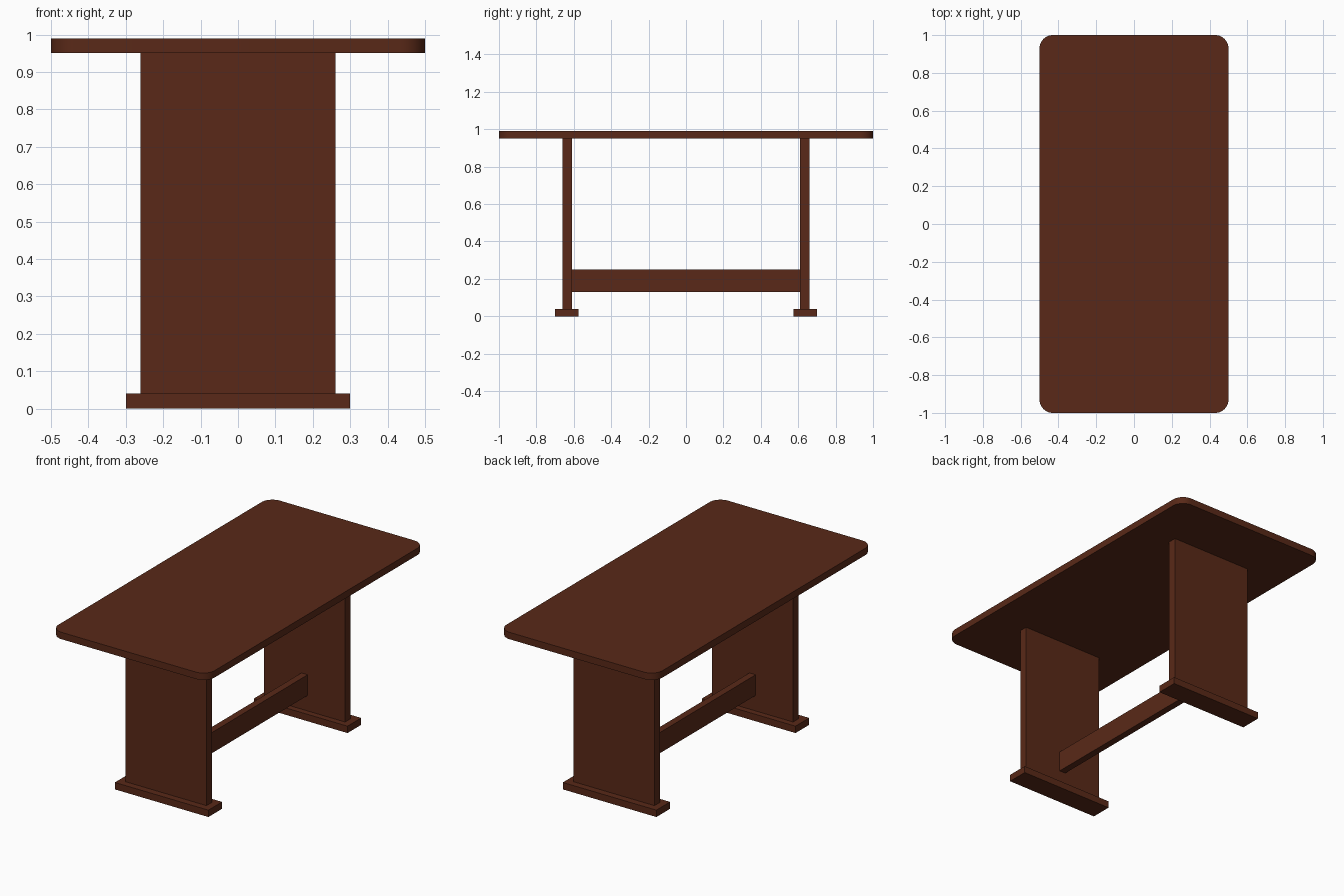
import bpy, bmesh

if "Cube" in bpy.data.objects:
    bpy.data.objects.remove(bpy.data.objects["Cube"])

wood = bpy.data.materials.new("dark_wood")
wood.diffuse_color = (0.10, 0.022, 0.009, 1)
wood.use_nodes = True
wood.node_tree.nodes["Principled BSDF"].inputs["Base Color"].default_value = wood.diffuse_color


def box(name, x, y, z, corner_radius=0):
    """Box from (min, max) ranges, optionally with rounded vertical corners."""
    bm = bmesh.new()
    bmesh.ops.create_cube(bm, size=1)
    for v in bm.verts:
        v.co = [r[0] if c < 0 else r[1] for c, r in zip(v.co, (x, y, z))]
    if corner_radius:
        uprights = [e for e in bm.edges
                    if abs(e.verts[0].co.z - e.verts[1].co.z) > 1e-4]
        bmesh.ops.bevel(bm, geom=uprights, offset=corner_radius, segments=10,
                        profile=0.5, affect='EDGES')
    bmesh.ops.recalc_face_normals(bm, faces=bm.faces)
    mesh = bpy.data.meshes.new(name)
    bm.to_mesh(mesh)
    bm.free()
    mesh.materials.append(wood)
    ob = bpy.data.objects.new(name, mesh)
    bpy.context.collection.objects.link(ob)
    return ob


# Table top with rounded corners
top = box("table_top", (-0.5, 0.5), (-1, 1), (0.95, 0.99), 0.07)
bpy.context.view_layer.objects.active = top
top.select_set(True)
bpy.ops.object.shade_smooth_by_angle(angle=0.6)

# Leg panel and foot at each end
for side, s in (("front", -1), ("back", 1)):
    box(side + "_leg_panel", (-0.26, 0.26), sorted((s * 0.61, s * 0.66)), (0.04, 0.95))
    box(side + "_foot", (-0.3, 0.3), sorted((s * 0.575, s * 0.70)), (0, 0.04))

# Stretcher between the panels
box("stretcher", (-0.02, 0.02), (-0.61, 0.61), (0.13, 0.25))
